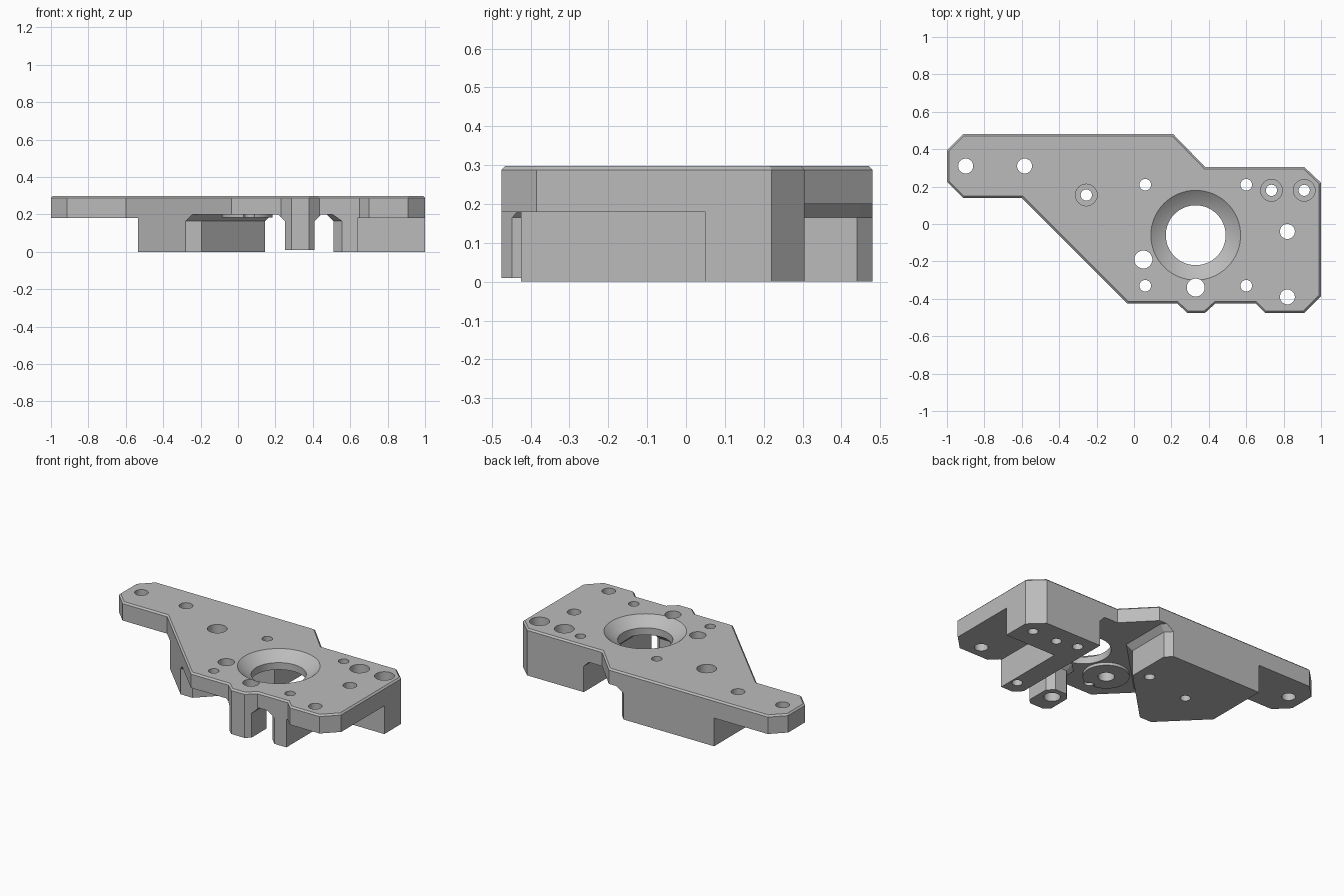
import bpy, bmesh, math
from mathutils import Vector

if "Cube" in bpy.data.objects:
    bpy.data.objects.remove(bpy.data.objects["Cube"])

grey = bpy.data.materials.new("plain grey")
grey.use_nodes = True
grey.diffuse_color = (0.5, 0.5, 0.5, 1)
grey.node_tree.nodes["Principled BSDF"].inputs["Base Color"].default_value = (0.5, 0.5, 0.5, 1)


def inset(points, d):
    """Mitred inward offset of a counter-clockwise polygon."""
    out = []
    for i, p in enumerate(points):
        p = Vector(p)
        a = (p - Vector(points[i - 1])).normalized()
        b = (Vector(points[(i + 1) % len(points)]) - p).normalized()
        na, nb = Vector((-a.y, a.x)), Vector((-b.y, b.x))
        out.append(tuple(p + (na + nb) * (d / (1 + na.dot(nb)))))
    return out


def loft(bm, rings):
    """Closed solid through a stack of (outline, height) rings."""
    loops = [[bm.verts.new((x, y, z)) for x, y in pts] for pts, z in rings]
    bm.faces.new(loops[0][::-1])
    bm.faces.new(loops[-1])
    for low, high in zip(loops, loops[1:]):
        for i in range(len(low)):
            j = (i + 1) % len(low)
            bm.faces.new((low[i], low[j], high[j], high[i]))


def solid(name, *stacks):
    bm = bmesh.new()
    for rings in stacks:
        loft(bm, rings)
    mesh = bpy.data.meshes.new(name)
    bm.to_mesh(mesh)
    bm.free()
    mesh.materials.append(grey)
    ob = bpy.data.objects.new(name, mesh)
    bpy.context.collection.objects.link(ob)
    return ob


def circle(x, y, r, n=48):
    return [(x + r * math.cos(math.tau * i / n), y + r * math.sin(math.tau * i / n)) for i in range(n)]


def rect(x0, y0, x1, y1):
    return [(x0, y0), (x1, y0), (x1, y1), (x0, y1)]


def cut(target, cutter):
    cutter.hide_render = True
    mod = target.modifiers.new("cut", "BOOLEAN")
    mod.operation, mod.solver, mod.object = "DIFFERENCE", "EXACT", cutter
    bpy.context.view_layer.objects.active = target
    bpy.ops.object.modifier_apply(modifier=mod.name)
    bpy.data.objects.remove(cutter)


# Main body: full-height outline with a small chamfer round the top
outline = [(-1, .225), (-.915, .14), (-.6, .14), (-.035, -.425), (.23, -.425), (.285, -.475),
           (.38, -.475), (.435, -.425), (.65, -.425), (.7, -.475), (.91, -.475), (1, -.385),
           (1, .22), (.91, .305), (.38, .305), (.21, .48), (-.915, .48), (-1, .395)]
body = solid("mounting_bracket", [(outline, 0), (outline, .288), (inset(outline, .01), .298)])

# Underside pocket, keeping the flared screw post and the round boss
pocket_edge = [(-.4, -.7), (.83, -.7), (.51, -.38), (.51, .6), (-.015, .6),
               (.145, .44), (.145, .16), (-.195, -.18), (-.4, -.18)]
pocket = solid("pocket", [(pocket_edge, -.1), (pocket_edge, .165), (inset(pocket_edge, .035), .2)])
post = [(.25, -.9), (.41, -.9), (.41, -.3), (.37, -.26), (.29, -.26), (.25, -.3)]
cut(pocket, solid("post", [(post, .01), (post, .165), (inset(post, -.035), .2),
                           (inset(post, -.035), .25)]))
boss = circle(.05, -.19, .135)
cut(pocket, solid("boss", [(boss, .182), (boss, .25)]))
cut(body, pocket)

# Thin arm and thin front corner
cut(body, solid("arm_step", [(rect(-1.2, -.7, -.535, .7), -.1), (rect(-1.2, -.7, -.535, .7), .18)]))
cut(body, solid("corner_step", [(rect(.64, -.7, 1.2, .05), -.1), (rect(.64, -.7, 1.2, .05), .18)]))

# Large flared bore
bore = [(.16, -.1), (.16, .245), (.2, .265), (.24, .298), (.24, .4)]
cut(body, solid("bore", [(circle(.33, -.06, r, 64), z) for r, z in bore]))

# Screw holes: plain ones, then counterbored ones
plain = [(-.9, .31, .04), (-.585, .31, .04), (.82, -.04, .04), (.82, -.39, .04),
         (.05, -.19, .048), (.33, -.34, .048)]
plain += [(.33 + sx * .27, -.06 + sy * .27, .031) for sx in (-1, 1) for sy in (-1, 1)]
holes = [[(circle(x, y, r, 32), -.1), (circle(x, y, r, 32), .4)] for x, y, r in plain]
for x, y in [(-.255, .155), (.735, .18), (.91, .18)]:
    holes.append([(circle(x, y, r, 32), z) for r, z in ((.03, -.1), (.03, .13), (.058, .13), (.058, .4))])
cut(body, solid("screw_holes", *holes))

# Smooth the round walls, keep the flat faces crisp
bpy.ops.object.select_all(action="DESELECT")
body.select_set(True)
bpy.context.view_layer.objects.active = body
bpy.ops.object.shade_smooth_by_angle(angle=math.radians(20))
